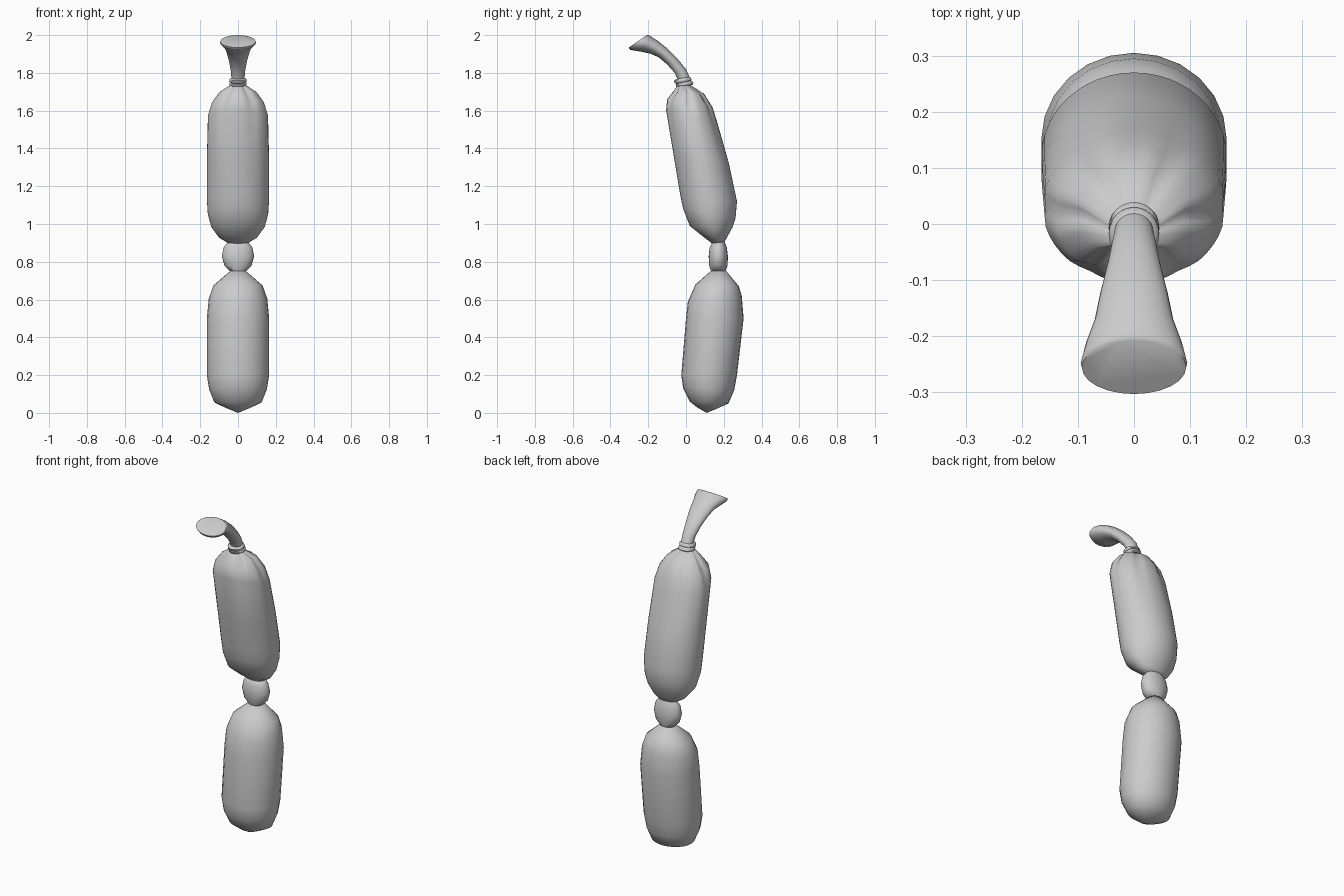
import bpy, bmesh, math
from mathutils import Vector

cube = bpy.data.objects.get("Cube")
if cube:
    bpy.data.objects.remove(cube)

grey = bpy.data.materials.new("plain_grey")
grey.use_nodes = True
COLOUR = (0.6, 0.6, 0.6, 1)
grey.diffuse_color = COLOUR
grey.node_tree.nodes["Principled BSDF"].inputs["Base Color"].default_value = COLOUR


def loft(name, rings, start=None, end=None, sides=24, folds=None):
    """Each ring: front (y, z), back (y, z), half width in x."""
    folds = folds or {}
    bm = bmesh.new()
    loops = []
    for i, (yf, zf, yb, zb, rx) in enumerate(rings):
        front, back = Vector((0, yf, zf)), Vector((0, yb, zb))
        mid, half = (front + back) / 2, (back - front) / 2
        loop = []
        for k in range(sides):
            a = math.tau * k / sides
            pleat = max(0, math.cos(6 * a)) ** 2
            r = 1 - folds.get(i, 0) * pleat
            loop.append(bm.verts.new(mid + half * math.sin(a) * r
                                     + Vector((rx * math.cos(a) * r, 0, 0))))
        loops.append(loop)
    for a, b in zip(loops, loops[1:]):
        for k in range(sides):
            n = (k + 1) % sides
            bm.faces.new((a[k], a[n], b[n], b[k]))
    # Close the ends with a fan to a pole
    for loop, pole in ((loops[0], start), (loops[-1], end)):
        if pole:
            tip = bm.verts.new((0, *pole))
            for k in range(sides):
                bm.faces.new((loop[k], loop[(k + 1) % sides], tip))
        else:
            bm.faces.new(loop)
    bmesh.ops.recalc_face_normals(bm, faces=bm.faces)
    mesh = bpy.data.meshes.new(name)
    bm.to_mesh(mesh)
    bm.free()
    mesh.materials.append(grey)
    obj = bpy.data.objects.new(name, mesh)
    bpy.context.collection.objects.link(obj)
    bpy.ops.object.select_all(action='DESELECT')
    obj.select_set(True)
    bpy.context.view_layer.objects.active = obj
    bpy.ops.object.shade_smooth_by_angle(angle=math.radians(60))
    return obj


# Lower sausage
loft("lower_sausage", [
    (.06, .028, .17, .025, .065), (.02, .06, .225, .05, .125),
    (-.015, .13, .255, .12, .153), (-.025, .2, .27, .2, .165),
    (0, .5, .305, .5, .165), (.01, .59, .295, .62, .155),
    (.05, .68, .28, .67, .13), (.13, .75, .21, .755, .04)], start=(.11, 0))

# Pinched link between the two sausages
loft("link_knot", [
    (.135, .745, .21, .75, .04), (.122, .78, .22, .78, .072),
    (.12, .83, .222, .83, .086), (.125, .875, .215, .88, .075),
    (.14, .905, .2, .915, .05)])

# Upper sausage, with gathered pleats at the top
loft("upper_sausage", [
    (.14, .895, .2, .9, .05), (.095, .93, .215, .925, .1),
    (.02, .99, .245, .98, .142), (-.015, 1.08, .262, 1.03, .16),
    (-.03, 1.15, .27, 1.12, .165), (-.06, 1.33, .225, 1.33, .165),
    (-.105, 1.6, .165, 1.54, .163), (-.1, 1.66, .14, 1.62, .142),
    (-.065, 1.705, .095, 1.69, .1), (-.045, 1.735, .025, 1.735, .043)],
    folds={6: .03, 7: .1, 8: .17, 9: .08}, sides=48)

# Tie collar: two stacked rounded bands
for i, name in enumerate(("collar_lower", "collar_upper")):
    y, z = -.008 - .009 * i, 1.738 + .02 * i
    loft(name, [(y + dy - r, z + dz - .005, y + dy + r, z + dz + .01, r)
                for r, dy, dz in ((.036, .004, -.012), (.045, .002, -.006),
                                  (.045, -.002, .006), (.036, -.004, .012))])

# Flared tail that bends forward to a wide, bevelled mouth
loft("tail", [
    (-.04, 1.755, .02, 1.775, .034), (-.06, 1.8, .0, 1.82, .038),
    (-.1, 1.845, -.045, 1.875, .047), (-.145, 1.883, -.1, 1.93, .06),
    (-.19, 1.902, -.15, 1.97, .07), (-.235, 1.912, -.185, 1.992, .085),
    (-.295, 1.922, -.2, 2.0, .095), (-.303, 1.934, -.208, 2.0, .093)])
